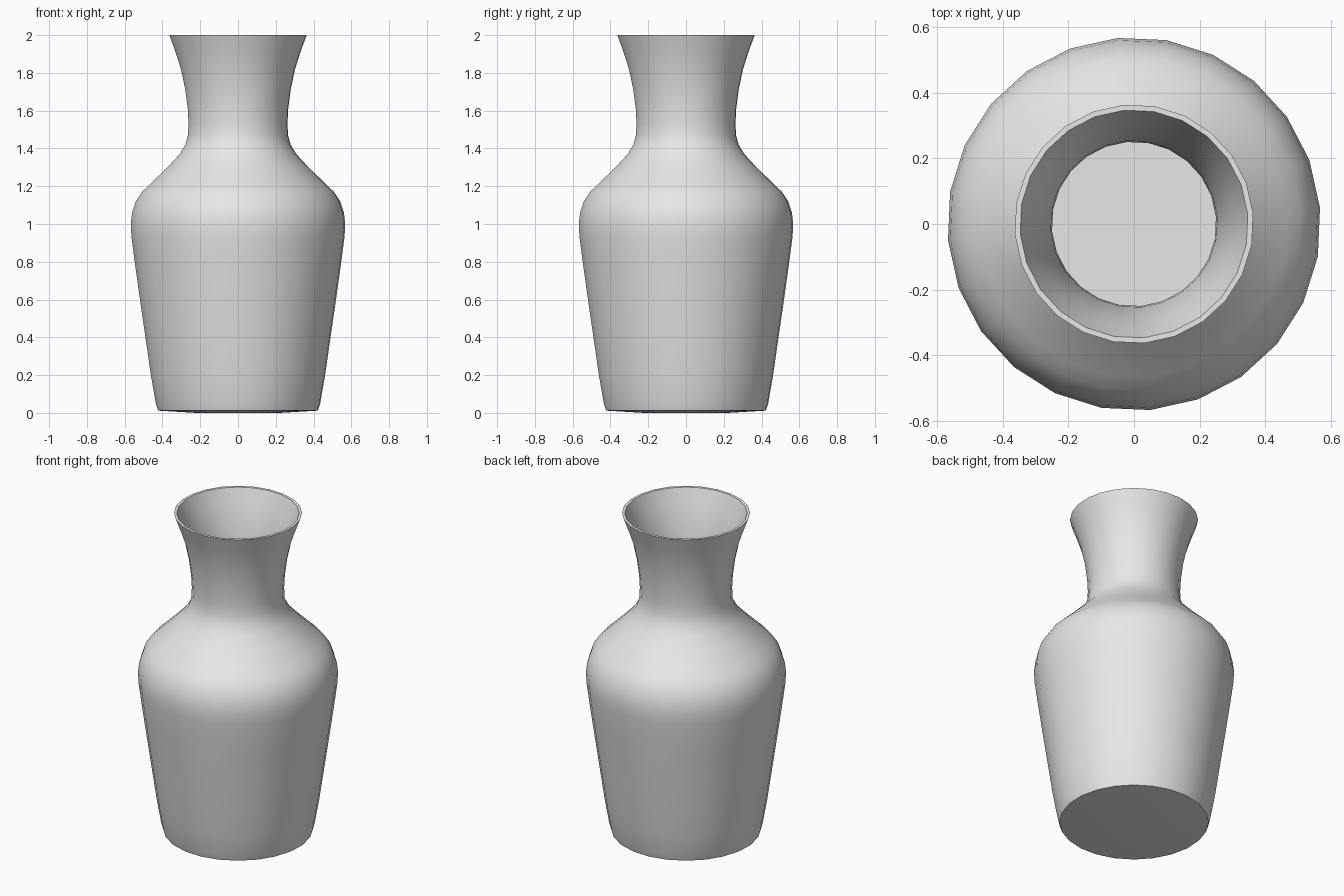
import bpy
import bmesh
from math import radians, sin, cos

cube = bpy.data.objects.get("Cube")
if cube:
    bpy.data.objects.remove(cube, do_unlink=True)

SIDES = 24
TURN = radians(5)
THIN = 0.955   # inner radius relative to outer radius
FLOOR = 0.03   # height of the inside floor

# Outer wall as (radius, height), from foot to rim
outer = [(0.425, 0.012), (0.437, 0.05), (0.463, 0.2), (0.492, 0.4),
         (0.521, 0.6), (0.549, 0.8), (0.566, 0.93), (0.57, 1.0),
         (0.563, 1.06), (0.543, 1.12), (0.51, 1.17), (0.468, 1.21),
         (0.375, 1.3), (0.31, 1.37), (0.28, 1.42), (0.266, 1.47),
         (0.263, 1.53), (0.267, 1.61), (0.28, 1.71), (0.303, 1.82),
         (0.332, 1.91), (0.365, 2.0)]

# Inner wall follows the outer one back down to the floor
inner = [(r * THIN, max(z, FLOOR)) for r, z in reversed(outer)]
profile = [(0.22, 0.0)] + outer + inner

# Revolve the whole profile into rings joined by quads
bm = bmesh.new()
angles = [TURN + radians(360 * i / SIDES) for i in range(SIDES)]
rings = [[bm.verts.new((r * cos(a), r * sin(a), z)) for a in angles]
         for r, z in profile]
for low, high in zip(rings, rings[1:]):
    for i in range(SIDES):
        j = (i + 1) % SIDES
        bm.faces.new((low[i], low[j], high[j], high[i]))

# Close the underside and the inside floor
bm.faces.new(list(reversed(rings[0])))
bm.faces.new(rings[-1])
bm.normal_update()

mesh = bpy.data.meshes.new("vase")
bm.to_mesh(mesh)
bm.free()
vase = bpy.data.objects.new("vase", mesh)
bpy.context.collection.objects.link(vase)

# Plain grey finish
grey = bpy.data.materials.new("light grey")
grey.use_nodes = True
colour = (0.8, 0.8, 0.8, 1.0)
grey.diffuse_color = colour
for node in grey.node_tree.nodes:
    if node.type == "BSDF_PRINCIPLED":
        node.inputs["Base Color"].default_value = colour
mesh.materials.append(grey)

# Smooth walls with crisp rim and foot
bpy.ops.object.select_all(action="DESELECT")
vase.select_set(True)
bpy.context.view_layer.objects.active = vase
bpy.ops.object.shade_smooth_by_angle(angle=radians(40))
